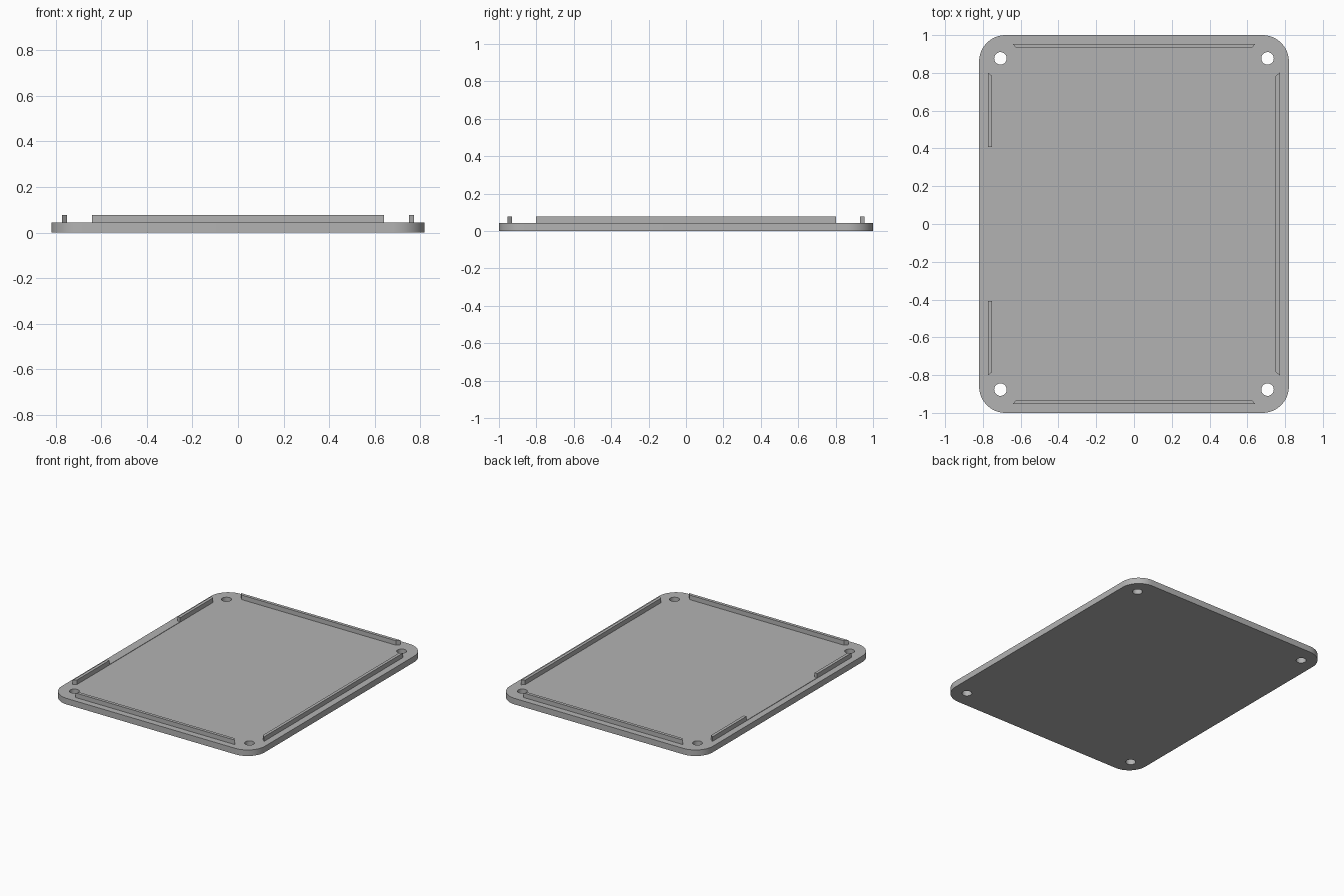
import bpy, bmesh
from math import pi, cos, sin, radians

old = bpy.data.objects.get("Cube")
if old:
    bpy.data.objects.remove(old, do_unlink=True)

HALF_X, HALF_Y, THICK, TOP = 0.82, 1.0, 0.044, 0.077
CORNER, HOLE = 0.14, 0.033

grey = bpy.data.materials.new("light_grey")
grey.use_nodes = True
colour = (0.45, 0.45, 0.45, 1)
grey.diffuse_color = colour
grey.node_tree.nodes["Principled BSDF"].inputs["Base Color"].default_value = colour


def arc(cx, cy, r, start, sweep, n):
    return [(cx + r * cos(start + sweep * i / n), cy + r * sin(start + sweep * i / n))
            for i in range(n + 1)]


def extrude_loops(name, loops, z0, z1):
    """Fill closed outlines (outer one plus any holes) and extrude them upward."""
    bm = bmesh.new()
    edges = []
    for loop in loops:
        vs = [bm.verts.new((x, y, z0)) for x, y in loop]
        edges += [bm.edges.new((vs[i - 1], vs[i])) for i in range(len(vs))]
    bmesh.ops.triangle_fill(bm, edges=edges, use_beauty=True, use_dissolve=False)
    ext = bmesh.ops.extrude_face_region(bm, geom=bm.faces[:], use_keep_orig=True)
    top = [g for g in ext["geom"] if isinstance(g, bmesh.types.BMVert)]
    bmesh.ops.translate(bm, verts=top, vec=(0, 0, z1 - z0))
    bmesh.ops.recalc_face_normals(bm, faces=bm.faces[:])
    mesh = bpy.data.meshes.new(name)
    bm.to_mesh(mesh)
    bm.free()
    mesh.materials.append(grey)
    obj = bpy.data.objects.new(name, mesh)
    bpy.context.collection.objects.link(obj)
    return obj


# Base plate: rounded rectangle with four screw holes
outline = []
for k, (sx, sy) in enumerate([(1, 1), (-1, 1), (-1, -1), (1, -1)]):
    outline += arc(sx * (HALF_X - CORNER), sy * (HALF_Y - CORNER), CORNER,
                   k * pi / 2, pi / 2, 16)
holes = [arc(sx * 0.707, sy * 0.877, HOLE, 0, 2 * pi, 32)[:-1]
         for sx in (-1, 1) for sy in (-1, 1)]
plate = extrude_loops("base_plate", [outline] + holes, 0, THICK)
bpy.ops.object.select_all(action='DESELECT')
plate.select_set(True)
bpy.context.view_layer.objects.active = plate
bpy.ops.object.shade_smooth_by_angle(angle=radians(30))


# Locating ribs: thin bars, mitred inward at the corner ends
def rib(name, start, end, inner, outer, miter_start, miter_end, swap, sign, top=TOP):
    pts = [(start, outer), (end, outer), (end - miter_end, inner), (start + miter_start, inner)]
    pts = [(sign * v, u) if swap else (u, sign * v) for u, v in pts]
    extrude_loops(name, [pts], THICK - 0.002, top)


M = 0.018
for label, sign in (("front", -1), ("back", 1)):
    rib(label + "_rib", -0.642, 0.642, 0.931, 0.954, M, M, False, sign)
rib("left_rib", -0.802, 0.802, 0.75, 0.772, M, M, True, 1)
rib("right_front_rib", -0.802, -0.408, 0.752, 0.774, M, 0, True, -1)
rib("right_back_rib", 0.408, 0.802, 0.752, 0.774, 0, M, True, -1)

# Low sill across the opening between the right ribs
rib("right_sill", -0.408, 0.408, 0.752, 0.774, 0, 0, True, -1, THICK + 0.003)
